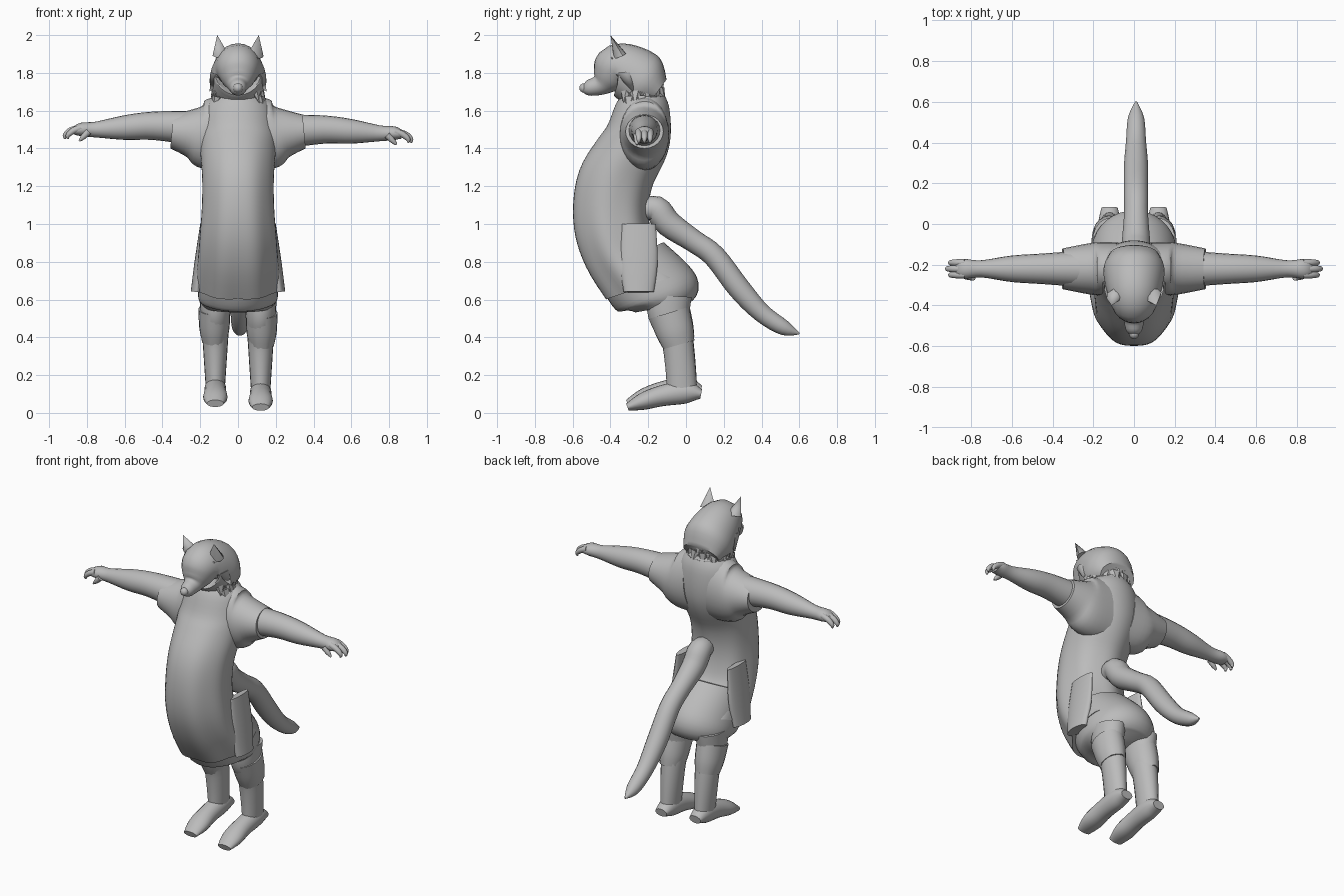
import bpy
import bmesh
import math
import random
from mathutils import Vector

random.seed(4)
if "Cube" in bpy.data.objects:
    bpy.data.objects.remove(bpy.data.objects["Cube"])

clay = bpy.data.materials.new("clay_grey")
clay.use_nodes = True
GREY = (0.5, 0.5, 0.5, 1)
clay.diffuse_color = GREY
clay.node_tree.nodes["Principled BSDF"].inputs["Base Color"].default_value = GREY


def finish(name, bm, angle=50):
    """Turn a bmesh into a smooth-shaded object."""
    bmesh.ops.recalc_face_normals(bm, faces=bm.faces)
    mesh = bpy.data.meshes.new(name)
    bm.to_mesh(mesh)
    bm.free()
    mesh.materials.append(clay)
    obj = bpy.data.objects.new(name, mesh)
    bpy.context.collection.objects.link(obj)
    bpy.ops.object.select_all(action='DESELECT')
    obj.select_set(True)
    bpy.context.view_layer.objects.active = obj
    bpy.ops.object.shade_smooth_by_angle(angle=math.radians(angle))


def smooth_path(knots, steps=4):
    """Catmull-Rom interpolation of every value along the path."""
    fine = []
    last = len(knots) - 1
    for i in range(last):
        quad = list(zip(knots[max(i - 1, 0)], knots[i], knots[i + 1], knots[min(i + 2, last)]))
        for step in range(steps):
            t = step / steps
            fine.append([b + t * (c - a) / 2 + t * t * (a - 2.5 * b + 2 * c - d / 2)
                         + t ** 3 * (3 * b - a - 3 * c + d) / 2 for a, b, c, d in quad])
    return fine + [knots[-1]]


def loft(name, knots, mid=0, sideways=False, side=1, lift=0, lean=1, ripple=0, segs=24):
    """Oval rings square to a path: two path coordinates, radius, optional half width.
    The path runs in the yz plane, or in xz when sideways; mid places that plane.
    A lean below one keeps rings level; ripple folds the far end."""
    path = smooth_path([k if len(k) == 4 else (*k, k[-1]) for k in knots])
    last = len(path) - 1
    bm = bmesh.new()
    loops = []
    for i, (a, b, radius, half) in enumerate(path):
        before, after = path[max(i - 1, 0)], path[min(i + 1, last)]
        tangent = Vector(((after[0] - before[0]) * lean, after[1] - before[1])).normalized()
        fold = ripple * (i / last) ** 2
        loop = []
        for j in range(segs):
            angle = math.tau * j / segs
            scale = 1 + fold * math.cos(7 * angle)
            along = radius * scale * math.cos(angle)
            across = mid + half * scale * math.sin(angle)
            p, q = a - tangent.y * along, b + tangent.x * along
            x, y = (p, across) if sideways else (across, p)
            loop.append(bm.verts.new((x * side, y, q + lift)))
        loops.append(loop)
    for low, high in zip(loops, loops[1:]):
        for j in range(segs):
            k = (j + 1) % segs
            bm.faces.new((low[j], low[k], high[k], high[j]))
    bm.faces.new(loops[0])
    bm.faces.new(loops[-1])
    finish(name, bm)


def spike(bm, base, tip, across, depth, sides=6):
    """Pointed tuft with an oval base."""
    base, tip, across = Vector(base), Vector(tip), Vector(across)
    other = (tip - base).cross(across).normalized() * depth
    angles = [math.tau * i / sides for i in range(sides)]
    ring = [bm.verts.new(base + across * math.cos(t) + other * math.sin(t)) for t in angles]
    top = bm.verts.new(tip)
    for i in range(sides):
        bm.faces.new((ring[i], ring[(i + 1) % sides], top))
    bm.faces.new(ring)


# Long coat, bulging forward, with folds toward the hem
loft("coat", [
    (-.22, 1.7, .1), (-.23, 1.63, .14, .17), (-.25, 1.5, .17, .2), (-.29, 1.4, .19, .2),
    (-.37, 1.25, .2, .19), (-.4, 1.1, .2, .19), (-.39, .95, .2), (-.34, .82, .2, .21),
    (-.22, .67, .22, .23)], lean=.4, ripple=.035, segs=56)

# Baggy shorts below the coat
loft("shorts", [
    (-.3, .82, .2), (-.2, .69, .23, .21), (-.14, .61, .22, .21), (-.12, .56, .15, .18)],
    lean=.6, segs=36)

# Button on the belly
bm = bmesh.new()
spike(bm, (.02, -.5, 1.35), (.03, -.53, 1.33), (.025, 0, 0), .012)
finish("button", bm)

# Head from nose to nape
loft("head", [
    (-.55, 1.72, .015), (-.52, 1.72, .04), (-.46, 1.735, .055), (-.42, 1.77, .09),
    (-.37, 1.82, .13, .12), (-.3, 1.8, .15, .14), (-.22, 1.75, .15), (-.15, 1.7, .08, .12)])

# Nose tip
bm = bmesh.new()
bmesh.ops.create_uvsphere(bm, u_segments=12, v_segments=8, radius=.025)
bmesh.ops.translate(bm, verts=bm.verts, vec=(0, -.54, 1.72))
finish("nose", bm)

# Mane of overlapping tufts round the neck and cheeks
bm = bmesh.new()
for row in range(5):
    for step in range(9):
        angle = math.radians(28 * (step - 4) + 14 * (row % 2))
        out = Vector((math.sin(angle), math.cos(angle), 0))
        base = Vector((0, -.25, 1.67 + row * .045)) + out * (.12 - row * .006)
        drop = Vector((0, 0, random.uniform(.06, .09)))
        tip = base + out * random.uniform(.02, .04) - drop
        spike(bm, base, tip, (out.y * .04, -out.x * .04, 0), .025)
finish("mane", bm, 35)

# Tail arching out of the back and down to a tip
loft("tail", [
    (-.24, 1.07, .05), (-.16, 1.08, .07), (-.09, 1, .07), (.04, .91, .06), (.15, .83, .06),
    (.28, .66, .06), (.4, .53, .05), (.52, .45, .04), (.6, .42, .005)], mid=.01, segs=18)

for label, side in (("left", 1), ("right", -1)):
    # The right hand and foot sit a little higher
    lift = 0 if side > 0 else .02
    limb = dict(side=side, lift=lift, segs=20)

    # Pointed ear
    bm = bmesh.new()
    spike(bm, (side * .09, -.35, 1.89), (side * .11, -.4, 2), (.045, .015, 0), .035, 8)
    finish(label + "_ear", bm)

    # Brow ridge and cheek tuft
    bm = bmesh.new()
    spike(bm, (side * .08, -.39, 1.87), (side * .03, -.46, 1.8), (.03, 0, .01), .015, 8)
    spike(bm, (side * .11, -.32, 1.79), (side * .15, -.28, 1.7), (0, .05, 0), .04, 8)
    finish(label + "_brow_and_cheek", bm)

    # Shoulder and short sleeve
    loft(label + "_sleeve", [
        (.08, 1.48, .2, .13), (.18, 1.47, .18, .13), (.25, 1.48, .13, .12),
        (.35, 1.49, .09, .1)], mid=-.22, sideways=True, side=side)

    # Arm down to the palm
    loft(label + "_arm", [
        (.25, 1.49, .09), (.45, 1.5, .075), (.6, 1.49, .065), (.75, 1.48, .042),
        (.83, 1.48, .036, .048), (.87, 1.47, .02, .04)], mid=-.22, sideways=True, **limb)

    # Curled fingers and thumb
    for i in range(3):
        reach = .015 * (i % 2)
        loft(f"{label}_finger_{i}", [
            (.83, 1.49, .018), (.87 + reach, 1.475, .017), (.9 + reach, 1.45, .013),
            (.9 + reach, 1.43, .005)], mid=-.25 + .03 * i, sideways=True, **limb)
    loft(label + "_thumb", [
        (.79, 1.47, .018), (.82, 1.44, .014), (.84, 1.42, .005)],
        mid=-.26, sideways=True, **limb)

    # Leg
    loft(label + "_leg", [
        (-.09, .62, .12, .085), (-.09, .52, .11, .08), (-.05, .4, .085, .07),
        (-.03, .25, .08, .06), (-.02, .1, .08, .05)], mid=.12, **limb)

    # Foot from heel to toe, sloping down
    loft(label + "_foot", [
        (.08, .1, .025, .04), (0, .11, .06, .056), (-.13, .09, .055, .058),
        (-.23, .06, .045, .064), (-.31, .03, .02, .045)], mid=.12, **limb)

    # Gathered cuff below the knee
    loft(label + "_cuff", [
        (-.09, .53, .11, .085), (-.06, .43, .1, .08), (-.04, .36, .085, .066)],
        mid=.125, ripple=.03, **limb)

    # Flared side panel of the coat
    loft(label + "_coat_flap", [
        (.18, 1, .02, .09), (.2, .8, .03, .1), (.22, .64, .03, .08)],
        mid=-.25, sideways=True, side=side)
